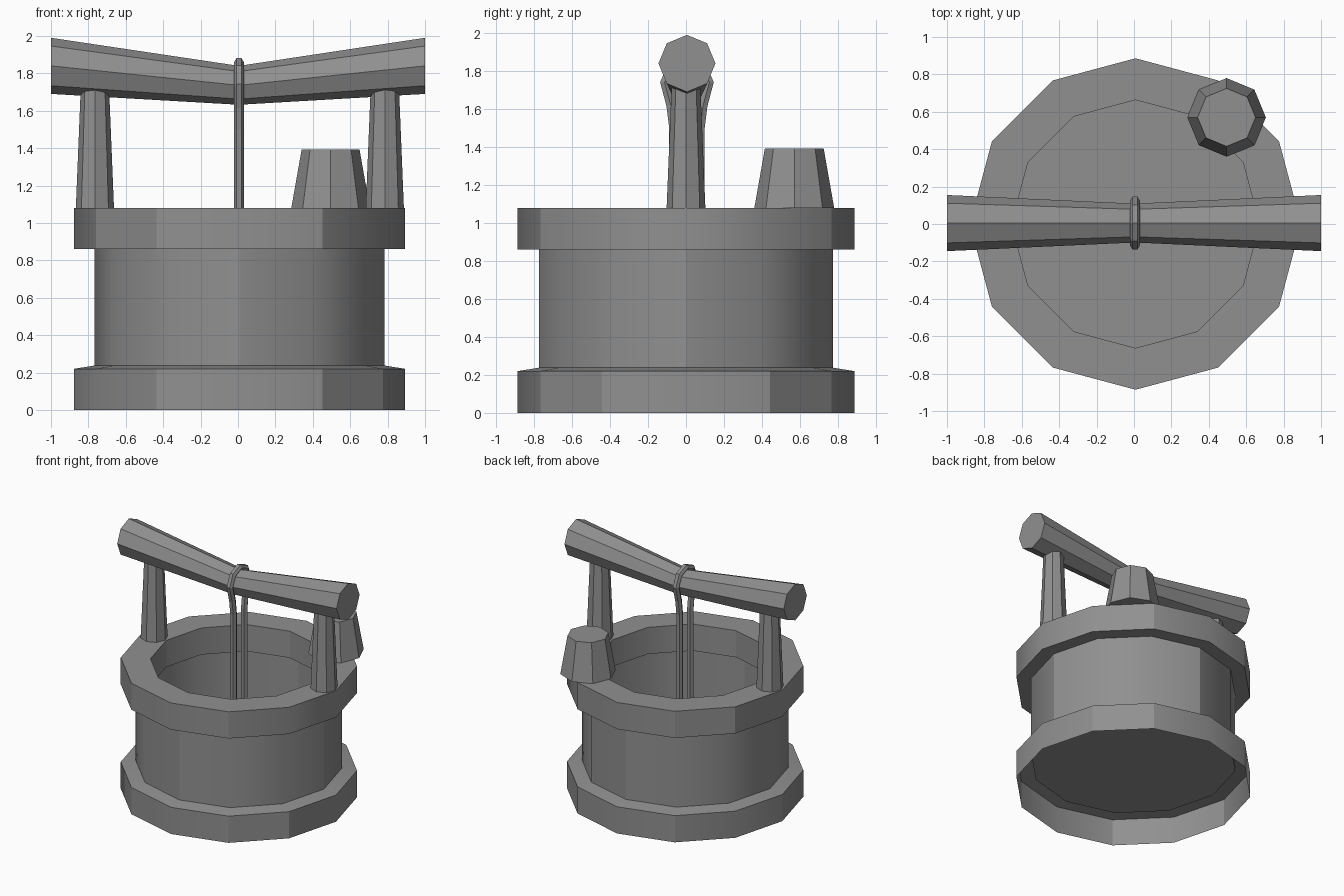
import bpy, bmesh, math
from mathutils import Vector

if "Cube" in bpy.data.objects:
    bpy.data.objects.remove(bpy.data.objects["Cube"])

# One plain grey for the whole well
grey = bpy.data.materials.new("stone_grey")
grey.use_nodes = True
colour = (0.28, 0.28, 0.28, 1)
grey.diffuse_color = colour
grey.node_tree.nodes["Principled BSDF"].inputs["Base Color"].default_value = colour


def ring(bm, centre, radius, sides, axis="Z"):
    verts = []
    for i in range(sides):
        a = 2 * math.pi * i / sides
        u, v = radius * math.cos(a), radius * math.sin(a)
        offset = Vector((u, v, 0)) if axis == "Z" else Vector((0, u, v))
        verts.append(bm.verts.new(Vector(centre) + offset))
    return verts


def loft(name, sections, sides, axis="Z", cap_start=True, cap_end=True):
    """Join regular polygons (centre, radius) into one skin."""
    bm = bmesh.new()
    rings = [ring(bm, c, r, sides, axis) for c, r in sections]
    for a, b in zip(rings, rings[1:]):
        for i in range(sides):
            j = (i + 1) % sides
            bm.faces.new((a[i], a[j], b[j], b[i]))
    if cap_start:
        bm.faces.new(rings[0][::-1])
    if cap_end:
        bm.faces.new(rings[-1])
    mesh = bpy.data.meshes.new(name)
    bm.to_mesh(mesh)
    bm.free()
    mesh.materials.append(grey)
    obj = bpy.data.objects.new(name, mesh)
    bpy.context.collection.objects.link(obj)
    return obj


def smooth(obj, degrees=30):
    bpy.ops.object.select_all(action="DESELECT")
    obj.select_set(True)
    bpy.context.view_layer.objects.active = obj
    bpy.ops.object.shade_smooth_by_angle(angle=math.radians(degrees))


# Masonry: open skirt, drum wall with a floor, and hollow rim
WELL_X = 0.008
OUTER, DRUM, INNER = 0.886, 0.774, 0.663


def lathe(name, profile, **caps):
    obj = loft(name, [((WELL_X, 0, z), r) for r, z in profile], 12, **caps)
    smooth(obj)


lathe("base_skirt", [(OUTER, 0), (OUTER, 0.22), (DRUM, 0.238)],
      cap_start=False, cap_end=False)
lathe("drum", [(DRUM, 0.215), (DRUM, 0.86)], cap_end=False)
lathe("rim", [(DRUM, 0.86), (OUTER, 0.86), (OUTER, 1.08), (INNER, 1.08),
              (INNER, 0.86), (DRUM, 0.86)], cap_start=False, cap_end=False)

# Tapered posts on the rim
for name, x in (("right_post", -0.765), ("left_post", 0.785)):
    loft(name, [((x, 0, 1.08), 0.102), ((x, 0, 1.74), 0.075)], 8)

# Sagging log, thinner in the middle
loft("log_beam", [((-1, 0.005, 1.84), 0.15), ((0.005, 0.005, 1.736), 0.104),
                  ((1, 0.005, 1.84), 0.15)], 8, axis="X")

# Upturned bucket on the back of the rim
loft("bucket", [((0.495, 0.57, 1.08), 0.21), ((0.495, 0.57, 1.392), 0.155)], 8)

# Rope looped over the log, both strands hanging into the well
half = [(0.07, 0.3), (0.07, 1.5), (0.085, 1.62), (0.118, 1.74), (0.08, 1.825)]
path = [(-y, z) for y, z in half] + [(0, 1.858)] + half[::-1]
curve = bpy.data.curves.new("rope", "CURVE")
curve.dimensions = "3D"
curve.bevel_depth = 0.027
curve.bevel_resolution = 1
curve.use_fill_caps = True
spline = curve.splines.new("POLY")
spline.points.add(len(path) - 1)
for point, (y, z) in zip(spline.points, path):
    point.co = (0.005, y + 0.005, z, 1)
spline.use_smooth = False
curve.materials.append(grey)
bpy.context.collection.objects.link(bpy.data.objects.new("rope", curve))
